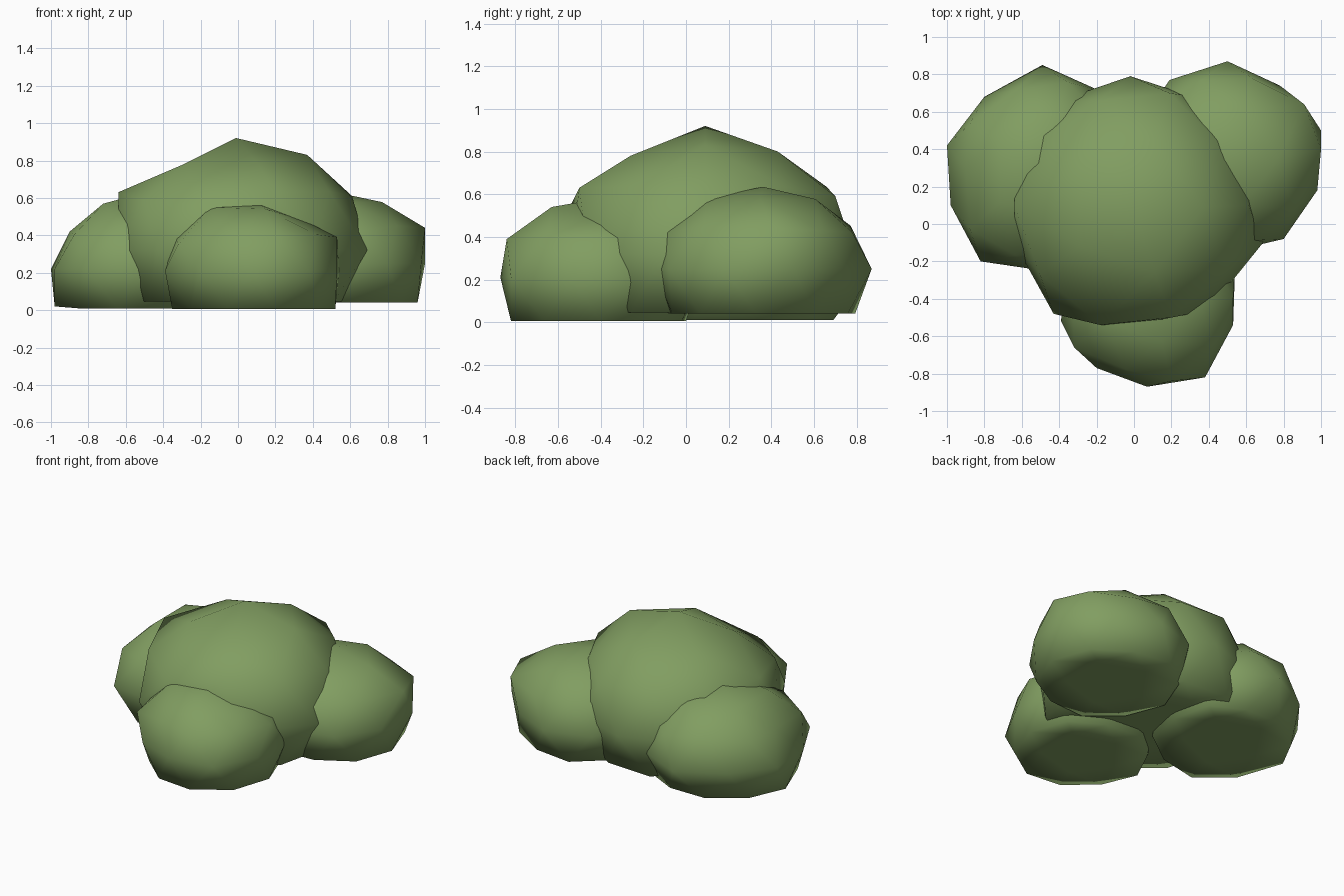
import bpy, bmesh, math

leaf = bpy.data.materials.new("leaf_green")
leaf.diffuse_color = (0.22, 0.34, 0.12, 1)


def clump(name, centre, height, base_z, belly, nudges):
    """Uneven, flat-bottomed icosphere. belly: ten plan points at 18, 54, 90... degrees;
    nudges: {(band, azimuth): position} for single corners that stick out."""
    cx, cy, cz = centre
    bm = bmesh.new()
    bmesh.ops.create_icosphere(bm, subdivisions=2, radius=1)
    for v in bm.verts:
        x, y, z = v.co
        r = math.hypot(x, y)
        az = round(math.degrees(math.atan2(y, x))) % 360
        band = ("crown" if z > 0.7 else "shoulder" if z > 0.3 else
                "belly" if z > -0.3 else "base" if z > -0.7 else "under")
        if r < 0.1:
            px, py = cx, cy
        elif band == "belly":
            px, py = belly[round((az - 18) / 36) % 10]
        else:
            j = round(az / 36)
            a, b = belly[(j - 1) % 10], belly[j % 10]
            k = r / math.cos(math.radians(18))
            px = cx + ((a[0] + b[0]) / 2 - cx) * k
            py = cy + ((a[1] + b[1]) / 2 - cy) * k
        pz = base_z if z < -0.3 else cz + z * height
        v.co = nudges.get((band, az), (px, py, pz)) if r > 0.1 else (px, py, pz)
    bmesh.ops.recalc_face_normals(bm, faces=bm.faces)
    for f in bm.faces:
        f.smooth = True
    me = bpy.data.meshes.new(name)
    bm.to_mesh(me)
    bm.free()
    me.materials.append(leaf)
    ob = bpy.data.objects.new(name, me)
    bpy.context.collection.objects.link(ob)
    return ob


# Tall middle mass
clump("centre_clump", (-0.01, 0.09, 0.32), 0.60, 0.045,
      [(0.64, 0.32), (0.32, 0.68), (-0.02, 0.79), (-0.4, 0.66), (-0.63, 0.33),
       (-0.64, -0.1), (-0.43, -0.48), (0, -0.54), (0.4, -0.46), (0.69, -0.1)],
      {("crown", 0): (0.37, 0.09, 0.83), ("crown", 72): (0.11, 0.43, 0.8),
       ("crown", 144): (-0.29, 0.29, 0.78), ("crown", 216): (-0.29, -0.12, 0.78),
       ("crown", 288): (0.11, -0.26, 0.78), ("shoulder", 180): (-0.64, 0.1, 0.63),
       ("shoulder", 0): (0.61, 0.1, 0.61), ("shoulder", 72): (0.19, 0.7, 0.59),
       ("shoulder", 252): (-0.18, -0.54, 0.55), ("shoulder", 288): (0.2, -0.5, 0.63)})

# Low front mass
clump("front_clump", (0.1, -0.4, 0.21), 0.37, 0.005,
      [(0.54, -0.24), (0.36, -0.02), (0.08, 0.07), (-0.2, -0.02), (-0.37, -0.25),
       (-0.39, -0.52), (-0.2, -0.77), (0.07, -0.87), (0.38, -0.82), (0.53, -0.54)],
      {("crown", 0): (0.35, -0.4, 0.48), ("crown", 288): (0.15, -0.63, 0.54),
       ("crown", 216): (-0.15, -0.52, 0.55), ("shoulder", 0): (0.53, -0.4, 0.39),
       ("shoulder", 288): (0.2, -0.84, 0.39), ("shoulder", 216): (-0.32, -0.66, 0.35),
       ("base", 0): (0.52, -0.4, 0.005), ("base", 288): (0.2, -0.82, 0.005)})

# Low left mass
clump("left_clump", (-0.5, 0.32, 0.22), 0.41, 0.01,
      [(-0.03, 0.47), (-0.2, 0.72), (-0.49, 0.85), (-0.8, 0.68), (-1, 0.42),
       (-0.98, 0.1), (-0.82, -0.2), (-0.48, -0.25), (-0.2, -0.12), (-0.02, 0.15)],
      {("base", 180): (-0.98, 0.3, 0.02), ("base", 108): (-0.62, 0.69, 0.01),
       ("base", 72): (-0.36, 0.69, 0.01), ("shoulder", 180): (-0.9, 0.3, 0.42)})

# Low right mass
clump("right_clump", (0.5, 0.36, 0.25), 0.385, 0.04,
      [(1, 0.5), (0.78, 0.74), (0.5, 0.87), (0.19, 0.77), (0.02, 0.52),
       (0.02, 0.2), (0.2, -0.07), (0.5, -0.15), (0.8, -0.08), (0.98, 0.18)],
      {("shoulder", 0): (1, 0.4, 0.44), ("shoulder", 36): (0.91, 0.64, 0.43),
       ("base", 0): (0.96, 0.33, 0.04)})
